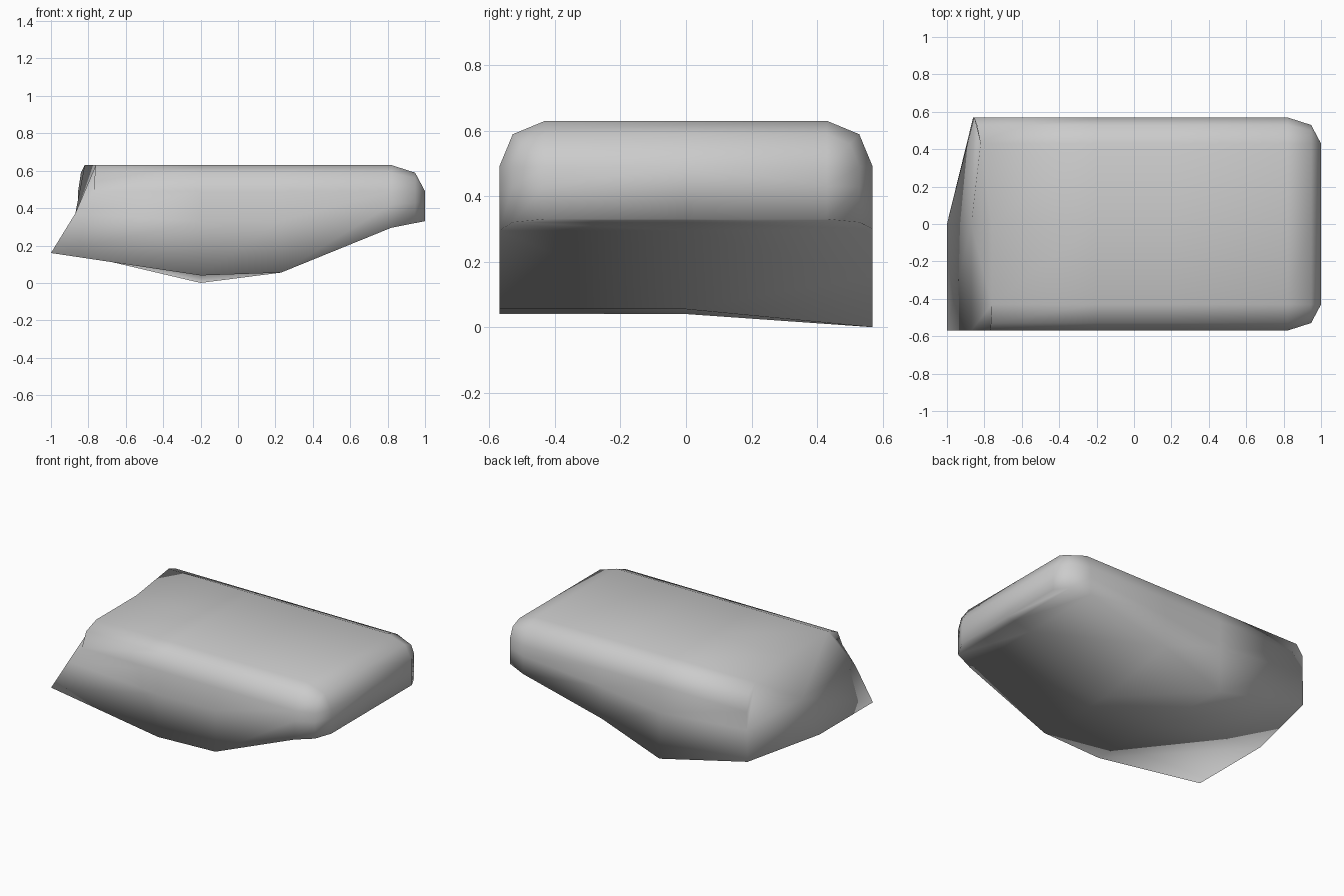
import bpy, bmesh, math

if "Cube" in bpy.data.objects:
    bpy.data.objects.remove(bpy.data.objects["Cube"])

CORE_Y, CORE_Z, R, TOP = 0.43, 0.49, 0.14, 0.63

def section(xs, bottoms, s):
    """Ring of 12 points: bottom front, side, rounded top, side, bottom back, bottom middle."""
    front, mid, back = bottoms
    w = CORE_Y + R * s
    arc = [(CORE_Y + R * s * math.cos(a), CORE_Z + R * s * math.sin(a))
           for a in (0, math.pi / 4, math.pi / 2)]
    yz = [(-w, front), (-w, front + (CORE_Z - front) * 0.64)]
    yz += [(-y, z) for y, z in arc] + [(0, arc[2][1])]
    yz += list(reversed(arc))
    yz += [(w, back + (CORE_Z - back) * 0.64), (w, back), (0, mid)]
    if not isinstance(xs, (list, tuple)):
        xs = [xs] * 12
    return [(x, y, z) for x, (y, z) in zip(xs, yz)]

# slanted left end, keel, keel, then the rounded right end
left = [-1, -.87, -.77, -.765, -.76, -.76, -.82, -.84, -.855, -.855, -.86, -1]
rings = [
    section(left, (.16, .16, .155), 1),
    section(-.2, (.04, .04, 0), 1),
    section(.23, (.055, .055, .155), 1),
    section(.82, (.295, .295, .30), 1),
    section(.947, (.32, .32, .32), .71),
    section(1.0, (.33, .33, .33), 0),
]

bm = bmesh.new()
rv = [[bm.verts.new(p) for p in ring] for ring in rings]
for a, b in zip(rv, rv[1:]):
    for i in range(12):
        j = (i + 1) % 12
        bm.faces.new((a[i], b[i], b[j], a[j]))

# right end cap and creased left end cap
bm.faces.new(rv[-1])
L = rv[0]
c = bm.verts.new((-.87, 0, .37))
for idx in ((0, 1, None, 11), (11, None, 9, 10),
            (1, 2, 3, 4, 5, None), (None, 5, 6, 7, 8, 9)):
    bm.faces.new([c if i is None else L[i] for i in idx])

bmesh.ops.remove_doubles(bm, verts=bm.verts, dist=0.0005)
bmesh.ops.triangulate(bm, faces=[f for f in bm.faces if len(f.verts) > 4])
bmesh.ops.recalc_face_normals(bm, faces=bm.faces)
for f in bm.faces:
    f.smooth = True
me = bpy.data.meshes.new("rounded_shell")
bm.to_mesh(me)
bm.free()

mat = bpy.data.materials.new("light grey")
mat.diffuse_color = (0.6, 0.6, 0.6, 1)
mat.use_nodes = True
mat.node_tree.nodes["Principled BSDF"].inputs["Base Color"].default_value = mat.diffuse_color
me.materials.append(mat)
ob = bpy.data.objects.new("rounded_shell", me)
bpy.context.collection.objects.link(ob)
